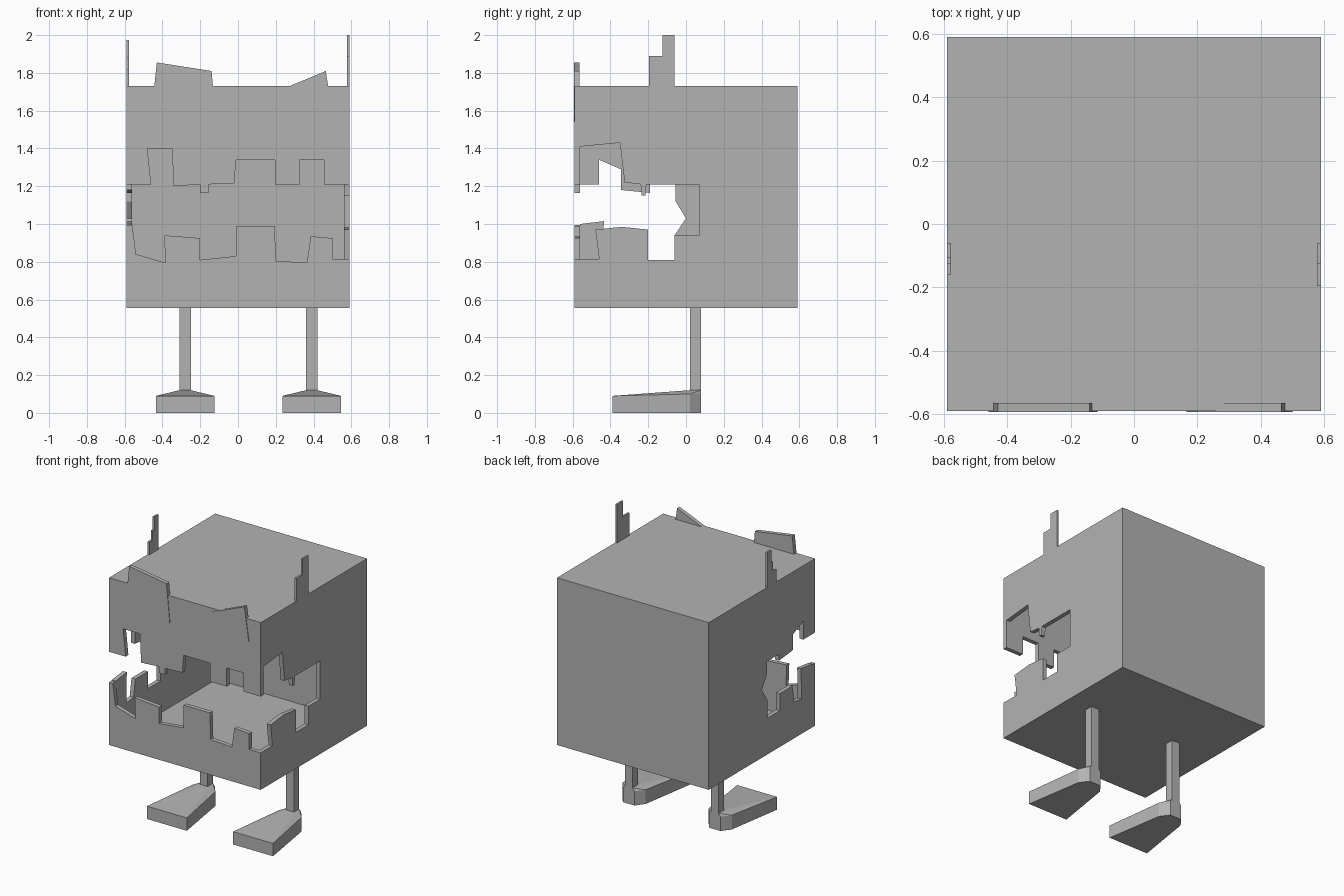
import bpy, bmesh
from mathutils import Vector

grey = bpy.data.materials.new("plain grey")
grey.diffuse_color = (0.45, 0.45, 0.45, 1)

H, IN = 0.59, 0.56           # outer and inner half width of the hollow body
Z0, Z1, T = 0.555, 1.73, 0.03


def finish(bm, name):
    bmesh.ops.recalc_face_normals(bm, faces=bm.faces[:])
    me = bpy.data.meshes.new(name)
    bm.to_mesh(me)
    bm.free()
    me.materials.append(grey)
    ob = bpy.data.objects.new(name, me)
    bpy.context.collection.objects.link(ob)
    return ob


def plate(name, pts, axis, a, b):
    """Extrude a flat outline along x, y or z from a to b."""
    def place(p, d):
        return {"x": (d, p[0], p[1]), "y": (p[0], d, p[1]), "z": (p[0], p[1], d)}[axis]
    bm = bmesh.new()
    face = bm.faces.new([bm.verts.new(place(p, a)) for p in pts])
    ext = bmesh.ops.extrude_face_region(bm, geom=[face])
    move = Vector(place((0, 0), b - a))
    bmesh.ops.translate(bm, vec=move, verts=[v for v in ext["geom"] if isinstance(v, bmesh.types.BMVert)])
    return finish(bm, name)


def rect(x0, y0, x1, y1):
    return [(x0, y0), (x1, y0), (x1, y1), (x0, y1)]


# Closed sides of the hollow box
plate("body_top", rect(-IN, -IN, IN, IN), "z", Z1 - T, Z1)
plate("body_floor", rect(-IN, -IN, IN, IN), "z", Z0, Z0 + T)
plate("body_back", rect(-IN, Z0, IN, Z1), "y", IN, H)

# Front wall: upper and lower jagged jaws
plate("front_upper_jaw", [
    (-H, Z1), (-H, 1.21), (-0.46, 1.21), (-0.48, 1.40), (-0.35, 1.40), (-0.34, 1.20),
    (-0.20, 1.21), (-0.20, 1.165), (-0.155, 1.165), (-0.155, 1.21), (-0.02, 1.215),
    (-0.01, 1.34), (0.195, 1.34), (0.195, 1.21), (0.325, 1.21), (0.325, 1.34),
    (0.455, 1.34), (0.455, 1.21), (H, 1.21), (H, Z1)], "y", -H, -IN)
plate("front_lower_jaw", [
    (-H, Z0), (-H, 0.995), (-0.56, 0.995), (-0.54, 0.84), (-0.385, 0.795), (-0.39, 0.94),
    (-0.20, 0.925), (-0.20, 0.81), (-0.01, 0.83), (-0.01, 0.99), (0.195, 0.99),
    (0.20, 0.805), (0.365, 0.795), (0.385, 0.935), (0.50, 0.925), (0.50, 0.815),
    (H, 0.815), (H, Z0)], "y", -H, -IN)

# Side walls, each with the mouth corner cut out
plate("right_wall", [
    (-IN, Z0), (-IN, 0.815), (-0.46, 0.815), (-0.48, 0.97), (-0.34, 0.985), (-0.20, 0.97),
    (-0.20, 0.81), (-0.06, 0.81), (-0.06, 0.94), (0.07, 0.94), (0.07, 1.21),
    (-0.21, 1.21), (-0.215, 1.15), (-0.235, 1.15), (-0.24, 1.21), (-0.325, 1.22),
    (-0.35, 1.43), (-IN, 1.41), (-IN, Z1), (H, Z1), (H, Z0)], "x", IN, H)
plate("left_wall", [
    (-IN, Z0), (-IN, 1.0), (-0.435, 1.015), (-0.44, 0.80), (-0.36, 0.81), (-0.34, 0.93),
    (-0.20, 0.93), (-0.20, 0.81), (-0.06, 0.81), (-0.06, 0.94), (0.0, 1.03),
    (-0.055, 1.12), (-0.055, 1.21), (-0.19, 1.21), (-0.19, 1.165), (-0.345, 1.18),
    (-0.345, 1.29), (-0.46, 1.34), (-0.46, 1.21), (-IN, 1.21), (-IN, Z1),
    (H, Z1), (H, Z0)], "x", -H, -IN)

# Eye plates on the front, rising above the top edge
plate("left_eye_plate", [(-0.46, 1.57), (-0.43, 1.855), (-0.14, 1.81), (-0.115, 1.54)],
      "y", -0.594, -0.565)
plate("right_eye_plate", [(0.165, 1.55), (0.20, 1.70), (0.465, 1.81), (0.50, 1.57)],
      "y", -0.594, -0.565)

# Stepped ears standing on the side walls
plate("right_ear", [(-0.195, Z1), (-0.195, 1.89), (-0.125, 1.89), (-0.125, 2.0),
                    (-0.06, 2.0), (-0.06, Z1)], "x", 0.577, H)
plate("left_ear", [(-0.16, Z1), (-0.16, 1.82), (-0.125, 1.82), (-0.125, 1.885), (-0.105, 1.885),
                   (-0.105, 1.975), (-0.06, 1.975), (-0.06, Z1)], "x", -H, -0.577)

# Legs and wedge-shaped feet
for side, cx in (("left", -0.28), ("right", 0.39)):
    plate(side + "_leg", rect(cx - 0.03, 0.02, cx + 0.03, 0.08), "z", 0.12, Z0)
    bm = bmesh.new()
    for s in (-1, 1):
        for w, y, z in ((0.155, -0.39, 0.09), (0.09, 0.02, 0.10), (0.045, 0.08, 0.10)):
            bm.verts.new((cx + s * w, y, 0))
            bm.verts.new((cx + s * w, y, z))
        for y in (0.02, 0.08):
            bm.verts.new((cx + s * 0.03, y, 0.12))
    bmesh.ops.convex_hull(bm, input=bm.verts[:])
    finish(bm, side + "_foot")
